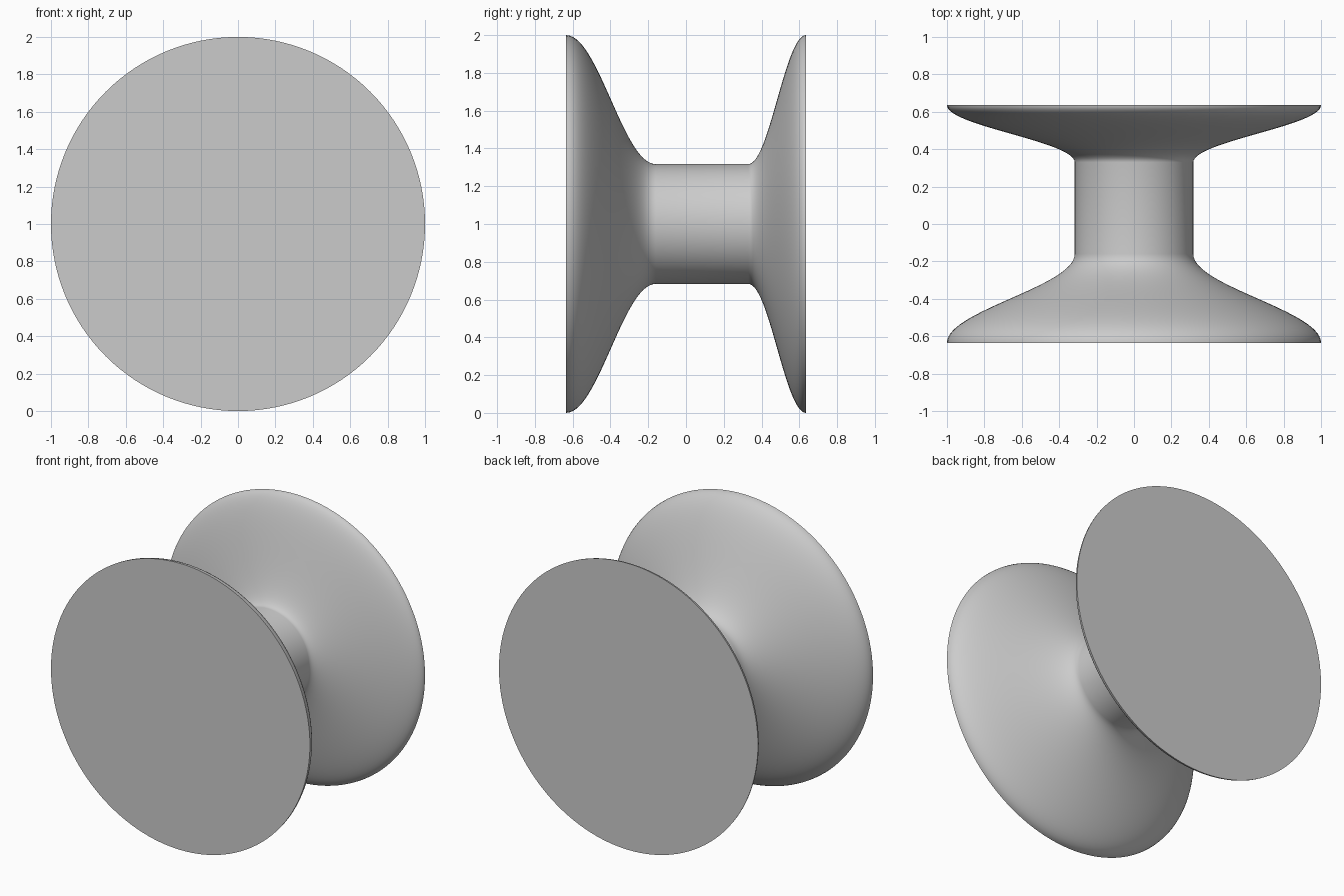
import bpy
import bmesh
import math

cube = bpy.data.objects.get("Cube")
if cube:
    bpy.data.objects.remove(cube, do_unlink=True)

SEGMENTS = 128
STEPS = 28
RIM, NECK = 1.0, 0.317
FRONT, NECK_FRONT, NECK_BACK, BACK = -0.635, -0.16, 0.33, 0.635

grey = bpy.data.materials.new("plain grey")
grey.use_nodes = True
colour = (0.6, 0.6, 0.6, 1)
grey.diffuse_color = colour
grey.node_tree.nodes["Principled BSDF"].inputs["Base Color"].default_value = colour


def flare(y_rim, y_neck):
    """S-shaped profile from the wide rim to the narrow neck."""
    points = []
    for i in range(STEPS + 1):
        t = i / STEPS
        ease = (1 + math.cos(math.pi * t)) / 2
        points.append((y_rim + (y_neck - y_rim) * t, NECK + (RIM - NECK) * ease))
    return points


# Spool: two flared discs joined by a straight neck, turned about the y axis
profile = flare(FRONT, NECK_FRONT) + flare(BACK, NECK_BACK)[::-1]
bm = bmesh.new()
rings = []
for y, r in profile:
    angles = [math.tau * k / SEGMENTS for k in range(SEGMENTS)]
    rings.append([bm.verts.new((r * math.cos(a), y, 1 + r * math.sin(a))) for a in angles])
for a, b in zip(rings, rings[1:]):
    for k in range(SEGMENTS):
        n = (k + 1) % SEGMENTS
        bm.faces.new((a[k], a[n], b[n], b[k]))

# Flat end caps
bm.faces.new(rings[0])
bm.faces.new(rings[-1])
bmesh.ops.recalc_face_normals(bm, faces=bm.faces)

mesh = bpy.data.meshes.new("spool")
bm.to_mesh(mesh)
bm.free()
mesh.materials.append(grey)
spool = bpy.data.objects.new("spool", mesh)
bpy.context.collection.objects.link(spool)

bpy.ops.object.select_all(action="DESELECT")
spool.select_set(True)
bpy.context.view_layer.objects.active = spool
bpy.ops.object.shade_smooth_by_angle(angle=math.radians(35))
